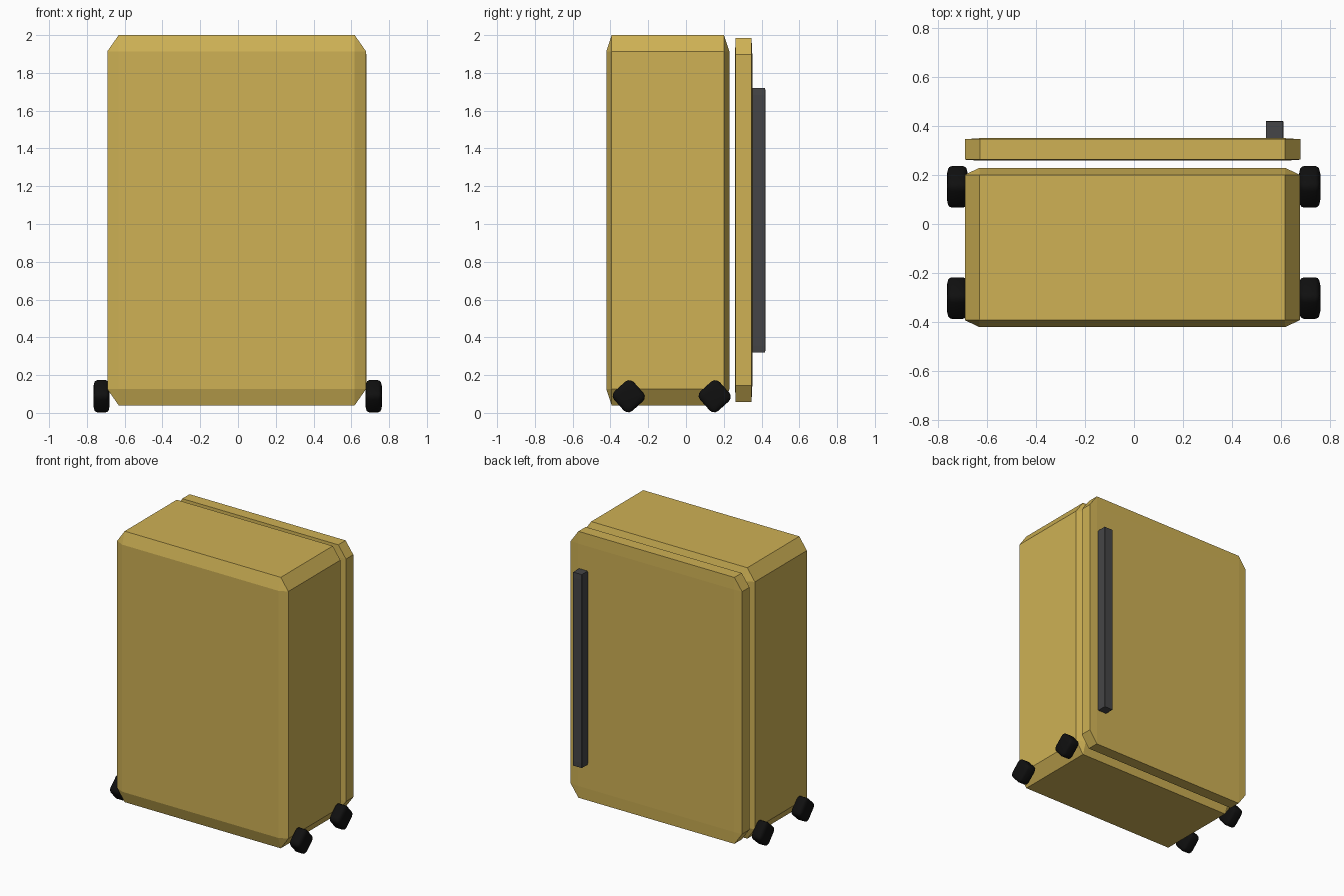
import bpy, bmesh, math
from mathutils import Matrix, Vector

if "Cube" in bpy.data.objects:
    bpy.data.objects.remove(bpy.data.objects["Cube"])


def material(name, rgb):
    m = bpy.data.materials.new(name)
    m.diffuse_color = (*rgb, 1)
    m.use_nodes = True
    m.node_tree.nodes["Principled BSDF"].inputs["Base Color"].default_value = m.diffuse_color
    return m


YELLOW = material("yellow_shell", (0.62, 0.44, 0.09))
GREY = material("dark_grey", (0.06, 0.06, 0.063))
BLACK = material("black_rubber", (0.005, 0.005, 0.005))


def block(name, lo, hi, bevel, mat, segments=1, roll=0.0):
    """Unit cube, bevelled, then stretched to the box lo..hi and rolled about x."""
    lo, hi = Vector(lo), Vector(hi)
    bm = bmesh.new()
    bmesh.ops.create_cube(bm, size=1)
    bmesh.ops.bevel(bm, geom=bm.edges[:], offset=bevel, offset_type='OFFSET',
                    segments=segments, profile=0.5, affect='EDGES')
    size = hi - lo
    bm.transform(Matrix.Rotation(roll, 4, 'X') @ Matrix.Diagonal((*size, 1)))
    me = bpy.data.meshes.new(name)
    bm.to_mesh(me)
    bm.free()
    ob = bpy.data.objects.new(name, me)
    ob.location = (lo + hi) / 2
    me.materials.append(mat)
    bpy.context.collection.objects.link(ob)
    if segments > 1:
        me.shade_smooth()
    return ob


# Main shell and the separate back lid
block("case_body", (-0.692, -0.422, 0.04), (0.678, 0.23, 2.0), 0.044, YELLOW)
block("case_lid", (-0.692, 0.259, 0.058), (0.68, 0.351, 1.985), 0.045, YELLOW)

# Long upright handle on the lid
block("handle", (0.539, 0.348, 0.32), (0.611, 0.421, 1.72), 0.026, GREY)

# Four rounded wheels, tilted on their corners
S = 0.07
for side, x0, x1 in (("left", -0.765, -0.68), ("right", 0.675, 0.762)):
    for end, y in (("front", -0.303), ("back", 0.152)):
        block(f"wheel_{end}_{side}", (x0, y - S, 0.088 - S), (x1, y + S, 0.088 + S),
              0.23, BLACK, segments=3, roll=math.radians(42))
